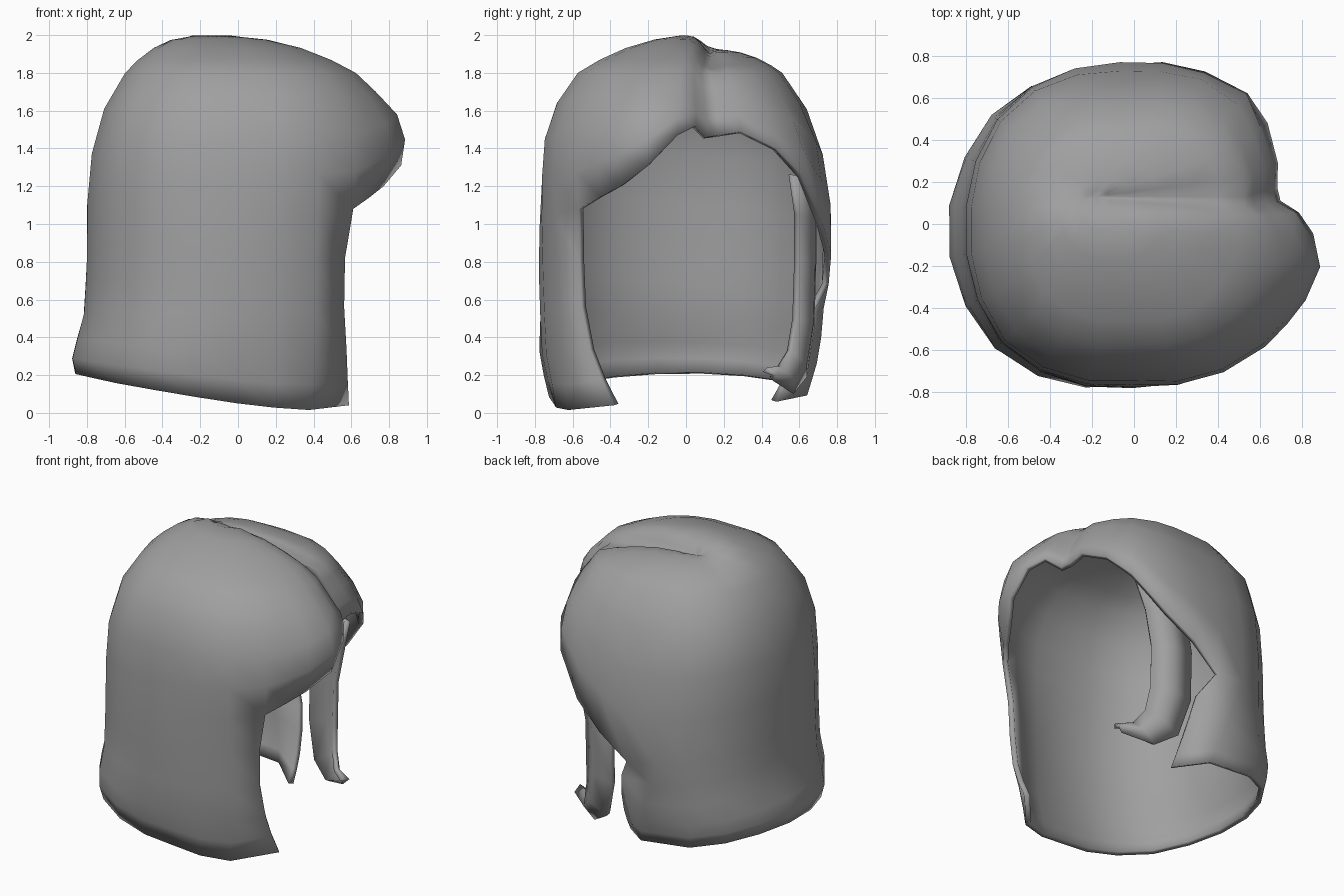
import bpy, math
from mathutils import Vector

if "Cube" in bpy.data.objects:
    bpy.data.objects.remove(bpy.data.objects["Cube"])

grey = bpy.data.materials.new("hair_grey")
grey.diffuse_color = (.35, .35, .35, 1)
grey.use_nodes = True
grey.node_tree.nodes["Principled BSDF"].inputs["Base Color"].default_value = grey.diffuse_color


def lerp_table(pts, x):
    """Piecewise linear lookup in a sorted list of (x, value)."""
    if x <= pts[0][0]:
        return pts[0][1]
    for (a, va), (b, vb) in zip(pts, pts[1:]):
        if x <= b:
            return va + (vb - va) * (x - a) / (b - a)
    return pts[-1][1]


def make_object(name, verts, faces, thickness):
    me = bpy.data.meshes.new(name)
    me.from_pydata(verts, [], faces)
    me.materials.append(grey)
    me.update()
    ob = bpy.data.objects.new(name, me)
    bpy.context.collection.objects.link(ob)
    mod = ob.modifiers.new("thickness", 'SOLIDIFY')
    mod.thickness = thickness
    mod.offset = -1
    bpy.ops.object.select_all(action='DESELECT')
    ob.select_set(True)
    bpy.context.view_layer.objects.active = ob
    bpy.ops.object.modifier_apply(modifier=mod.name)
    bpy.ops.object.shade_smooth()
    return ob


# Radius of the hair at each height, for key directions (degrees, 0 = face)
LEVELS = [1.8, 1.6, 1.4, 1.1, 0.8, 0.5, 0.3, 0.05]
PROFILES = {
    -45: [.64, .79, .86, .84, .80, .79, .78, .74],
    -12: [.64, .86, .925, .80, .70, .68, .66, .63],
    3:   [.60, .78, .84, .80, .70, .70, .70, .70],
    10:  [.52, .65, .70, .70, .70, .70, .70, .70],
    24:  [.57, .72, .77, .75, .75, .70, .70, .70],
    50:  [.57, .73, .82, .83, .80, .70, .65, .60],
    90:  [.50, .63, .70, .76, .775, .71, .67, .60],
    135: [.57, .74, .80, .82, .825, .835, .85, .79],
    180: [.60, .71, .77, .80, .80, .82, .89, .84],
    225: [.63, .78, .83, .85, .85, .86, .90, .83],
    270: [.57, .71, .75, .77, .78, .77, .76, .70],
}
PROFILES[315] = PROFILES[-45]


def surface(deg, z, pinch=1.0):
    key = deg - 360 if deg > 315 else deg
    ring = [(k, lerp_table(list(zip(LEVELS[::-1], v[::-1])), z))
            for k, v in sorted(PROFILES.items())]
    r = lerp_table(ring, key) * pinch
    a = math.radians(deg)
    return Vector((r * math.cos(a), r * math.sin(a), z))


# Crown: rings shrink to a point on the parting, with a groove along it
POLE = Vector((-.18, .13, 0))


def crown(deg, t):
    rho = 1 - t
    p = surface(deg, 1.8).lerp(POLE, t)
    rise = 1 - rho ** 2.3
    fade = max(0, min(1, (p.x + .5) / .35)) * (1 - rho ** 4)
    groove = .095 * math.exp(-((p.y - .13) / .06) ** 2) * fade
    tilt = .08 * max(0, min(1, (p.y - .06) / .1)) * rise
    p.z = 1.8 + .205 * rise - max(groove, tilt)
    return p


# Edge of the fringe, continuing as the seam row round the back
FRINGE = [(-43, 1.08), (-24, 1.2), (-13, 1.31), (-3, 1.47), (4, 1.52), (9, 1.46), (23, 1.49),
          (37, 1.40), (49, 1.25), (65, 1.0), (95, .68), (317, 1.08)]
front_cols = [-43, -33, -24, -13, -3, 4, 9, 14, 23, 37, 49, 65, 80, 95]
back_cols = [95 + (317 - 95) * i / 14 for i in range(1, 14)]
cols = front_cols + back_cols
n, first_back = len(cols), len(front_cols) - 1
CROWN = [.92, .78, .58, .36, .16]
UPPER = [0, .2, .45, .72, 1]
LOWER = [.25, .5, .72, .87, 1]
rows = len(CROWN) + len(UPPER)

# Hair shell: crown with parted fringe, then the long back curtain
verts, faces = [crown(0, 1)], []
upper_id, lower_id = {}, {}
for c, deg in enumerate(cols):
    zm = lerp_table(FRINGE, deg)
    column = [crown(deg, t) for t in CROWN] + [surface(deg, 1.8 + (zm - 1.8) * f) for f in UPPER]
    for r, p in enumerate(column):
        upper_id[c, r] = len(verts)
        verts.append(p)
for c in range(first_back, n + 1):
    deg = 317 if c == n else cols[c]
    zm = lerp_table(FRINGE, deg)
    x = .82 * math.cos(math.radians(deg))
    hem = .05 - .12 * x + .09 * x * x + (.03 if c == n else 0)
    lower_id[c, 0] = upper_id[c % n, rows - 1]
    for r, s in enumerate(LOWER):
        d, pinch = deg, 1.0
        if c == n:                       # right front edge curls to the face
            d += 10 * s ** 3 - 12 * s * (1 - s)
        if c == first_back:              # left front edge tucks inward
            d -= 5 + 11 * s
            pinch = .94 - .13 * s ** 3
        if c == first_back + 1:
            d -= 12 * s
        lower_id[c, r + 1] = len(verts)
        verts.append(surface(d, zm + (hem - zm) * s, pinch))
for c in range(n):
    d = (c + 1) % n
    faces.append((0, upper_id[c, 0], upper_id[d, 0]))
    for r in range(rows - 1):
        faces.append((upper_id[c, r], upper_id[c, r + 1], upper_id[d, r + 1], upper_id[d, r]))
for c in range(first_back, n):
    for r in range(len(LOWER)):
        faces.append((lower_id[c, r], lower_id[c, r + 1], lower_id[c + 1, r + 1], lower_id[c + 1, r]))
make_object("hair_shell", verts, faces, .035)

# Loose strand hanging under the left fringe, tip curling forward
strand = [((.47, .57, 1.26), (.22, .67, 1.2)), ((.41, .60, 1.05), (.14, .69, 1.0)),
          ((.36, .60, .8), (.10, .69, .8)), ((.36, .59, .5), (.10, .68, .45)),
          ((.38, .56, .33), (.17, .64, .19)), ((.43, .50, .25), (.31, .57, .10)),
          ((.52, .43, .24), (.49, .46, .17))]
verts, faces = [], []
for front, back in strand:
    f, b = Vector(front), Vector(back)
    verts += [f, (f + b) / 2 + Vector((.02, .04, 0)), b]
for i in range(len(strand) - 1):
    for j in range(2):
        a = i * 3 + j
        faces.append((a, a + 3, a + 4, a + 1))
make_object("loose_strand", verts, faces, .035)
